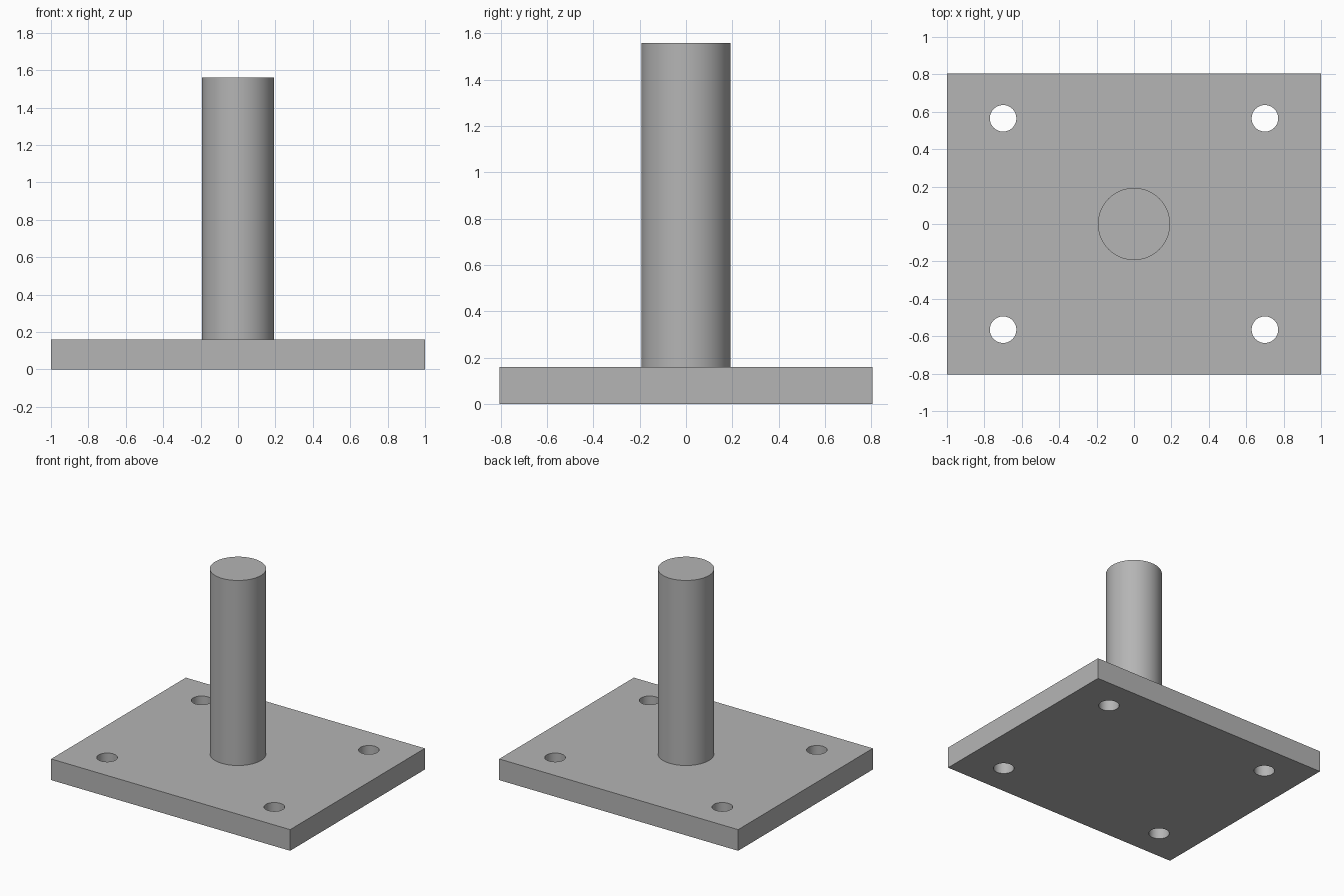
import bpy
import math

default = bpy.data.objects.get("Cube")
if default:
    bpy.data.objects.remove(default, do_unlink=True)

PLATE = (2.0, 1.61, 0.16)
POST_RADIUS, POST_TOP = 0.193, 1.56
HOLE_RADIUS, HOLE_X, HOLE_Y = 0.071, 0.70, 0.565

grey = bpy.data.materials.new("steel_grey")
grey.use_nodes = True
colour = (0.46, 0.46, 0.46, 1)
grey.diffuse_color = colour
grey.node_tree.nodes["Principled BSDF"].inputs["Base Color"].default_value = colour


def cylinder(name, radius, bottom, top, x=0, y=0):
    bpy.ops.mesh.primitive_cylinder_add(
        vertices=64, radius=radius, depth=top - bottom,
        location=(x, y, (bottom + top) / 2))
    obj = bpy.context.object
    obj.name = name
    obj.data.materials.append(grey)
    return obj


def smooth(obj):
    bpy.ops.object.select_all(action="DESELECT")
    obj.select_set(True)
    bpy.context.view_layer.objects.active = obj
    bpy.ops.object.shade_smooth_by_angle(angle=math.radians(30))


# Base plate
bpy.ops.mesh.primitive_cube_add(size=1, location=(0, 0, PLATE[2] / 2))
plate = bpy.context.object
plate.name = "base_plate"
plate.scale = PLATE
bpy.ops.object.transform_apply(location=True, rotation=False, scale=True)
plate.data.materials.append(grey)

# Four bolt holes drilled through the corners
for sx in (-1, 1):
    for sy in (-1, 1):
        cutter = cylinder("hole_cutter", HOLE_RADIUS, -0.1, PLATE[2] + 0.1,
                          sx * HOLE_X, sy * HOLE_Y)
        cutter.hide_render = True
        drill = plate.modifiers.new("bolt_hole", "BOOLEAN")
        drill.operation = "DIFFERENCE"
        drill.solver = "EXACT"
        drill.object = cutter
        bpy.context.view_layer.objects.active = plate
        bpy.ops.object.modifier_apply(modifier=drill.name)
        bpy.data.objects.remove(cutter, do_unlink=True)
smooth(plate)

# Upright post standing on the plate
post = cylinder("post", POST_RADIUS, PLATE[2] - 0.01, POST_TOP)
smooth(post)
